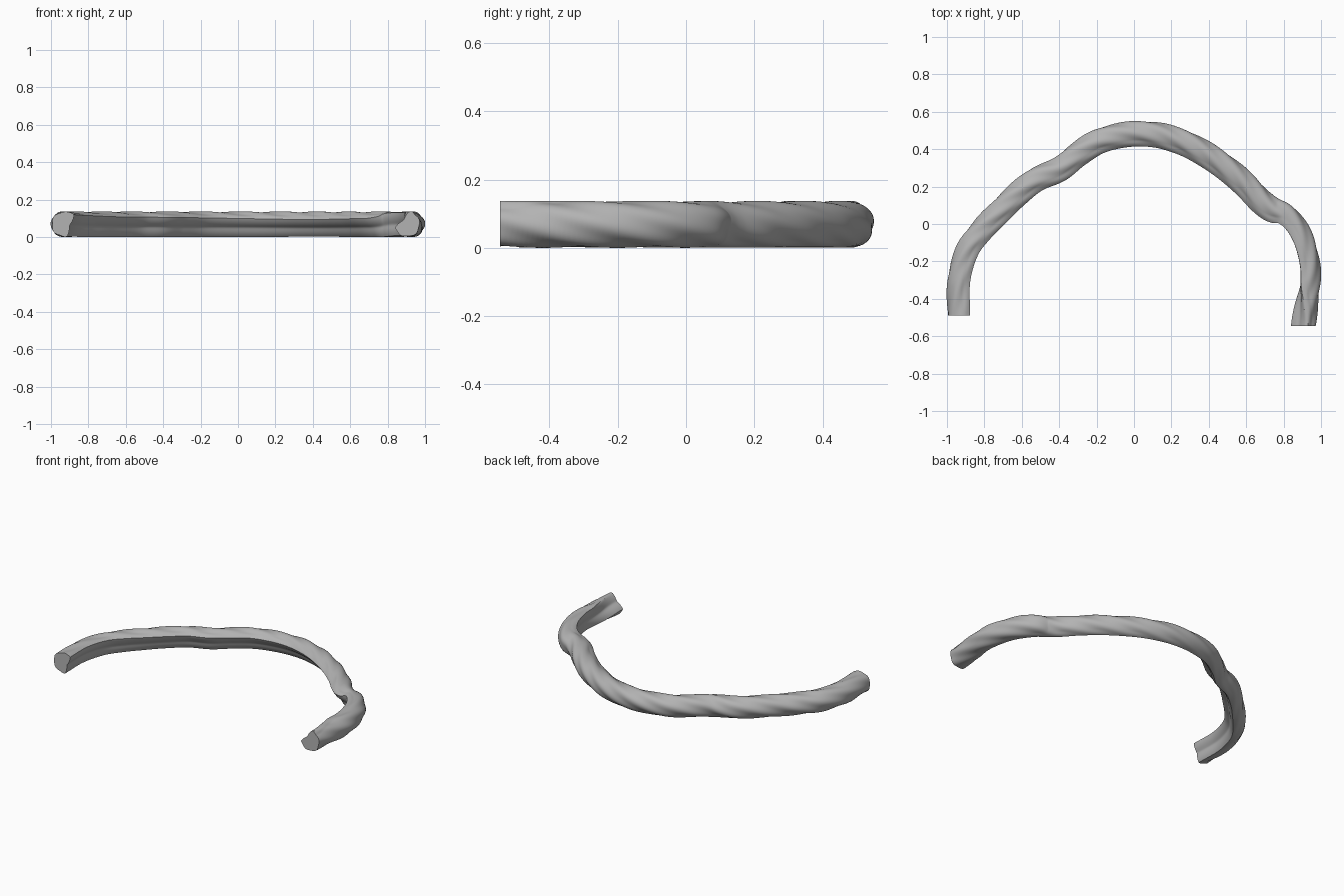
import bpy, bmesh, math
from mathutils import Vector

cube = bpy.data.objects.get("Cube")
if cube:
    bpy.data.objects.remove(cube, do_unlink=True)

grey = bpy.data.materials.new("warm_grey")
grey.use_nodes = True
colour = (0.45, 0.45, 0.45, 1)
grey.diffuse_color = colour
grey.node_tree.nodes["Principled BSDF"].inputs["Base Color"].default_value = colour

# Centre line of the band, from the right end round the back to the left end
PATH = [(-.93, -.49), (-.93, -.3), (-.885, -.14), (-.81, -.035), (-.73, .05), (-.635, .145),
        (-.525, .235), (-.4, .29), (-.3, .37), (-.18, .445), (-.03, .48), (.1, .48),
        (.21, .455), (.32, .41), (.465, .32), (.59, .215), (.68, .12), (.74, .075),
        (.805, .045), (.87, -.035), (.91, -.13), (.932, -.26), (.92, -.4), (.905, -.545)]
# Groove direction in degrees above the inward side, along the band
TILT = [(0, -16), (.25, -30), (.6, -40), (.72, -36), (.82, -5), (.92, -2), (1, 44)]
RADIUS, RIPPLE, LOBES, PITCH = 0.066, 0.003, 5, 1.1
LIP = math.radians(60)
STEPS, SIDES = 10, 60


def smooth_path(points):
    """Catmull-Rom curve through the points."""
    p = [Vector((x, y, 0)) for x, y in points]
    p = [2 * p[0] - p[1]] + p + [2 * p[-1] - p[-2]]
    out = []
    for a, b, c, d in zip(p, p[1:], p[2:], p[3:]):
        for i in range(STEPS):
            t = i / STEPS
            out.append(0.5 * (2 * b + (c - a) * t + (2 * a - 5 * b + 4 * c - d) * t ** 2
                              + (3 * b - a - 3 * c + d) * t ** 3))
    return out + [p[-2]]


def groove_tilt(t):
    """Eased interpolation between the tilt keys."""
    for (t0, a), (t1, b) in zip(TILT, TILT[1:]):
        if t <= t1:
            k = (t - t0) / (t1 - t0)
            return math.radians(a + (b - a) * k * k * (3 - 2 * k))


def section_radius(phi, ripple_phase):
    """Rippled round bar with a shallow hollow groove and a flared upper lip."""
    flare = 0.009 if phi > 0 else 0.002
    if abs(phi) < LIP - 1e-4:
        return 0.031 + (RADIUS + flare - 0.031) * (phi / LIP) ** 2
    fade = max(0, 1 - (abs(phi) - LIP) / math.radians(30))
    return RADIUS + flare * fade + RIPPLE * (1 - fade) * math.cos(LOBES * ripple_phase)


# Sweep the section along the path
path = smooth_path(PATH)
bm = bmesh.new()
rings, length = [], 0
for i, centre in enumerate(path):
    before, after = path[max(i - 1, 0)], path[min(i + 1, len(path) - 1)]
    tangent = (after - before).normalized()
    if i in (0, len(path) - 1):
        tangent = Vector((0, 1 if i == 0 else -1, 0))
    inward = Vector((tangent.y, -tangent.x, 0))
    length += (centre - before).length
    tilt = groove_tilt(i / (len(path) - 1))
    ring = []
    for j in range(SIDES):
        phi = -math.pi + 2 * math.pi * j / SIDES
        angle = phi + tilt
        r = section_radius(phi, angle + 2 * math.pi * length / PITCH)
        height = max(-0.069, min(0.069, math.sin(angle) * r))
        ring.append(bm.verts.new(centre + inward * math.cos(angle) * r + Vector((0, 0, height))))
    rings.append(ring)
for a, b in zip(rings, rings[1:]):
    for j in range(SIDES):
        k = (j + 1) % SIDES
        bm.faces.new((a[j], a[k], b[k], b[j]))
# Flat cut ends
bm.faces.new(rings[0])
bm.faces.new(rings[-1])
bmesh.ops.recalc_face_normals(bm, faces=bm.faces)
bmesh.ops.translate(bm, verts=bm.verts, vec=(0, 0, -min(v.co.z for v in bm.verts)))

mesh = bpy.data.meshes.new("twisted_band")
bm.to_mesh(mesh)
bm.free()
mesh.materials.append(grey)
band = bpy.data.objects.new("twisted_band", mesh)
bpy.context.collection.objects.link(band)
bpy.context.view_layer.objects.active = band
band.select_set(True)
bpy.ops.object.shade_smooth_by_angle(angle=math.radians(35))
